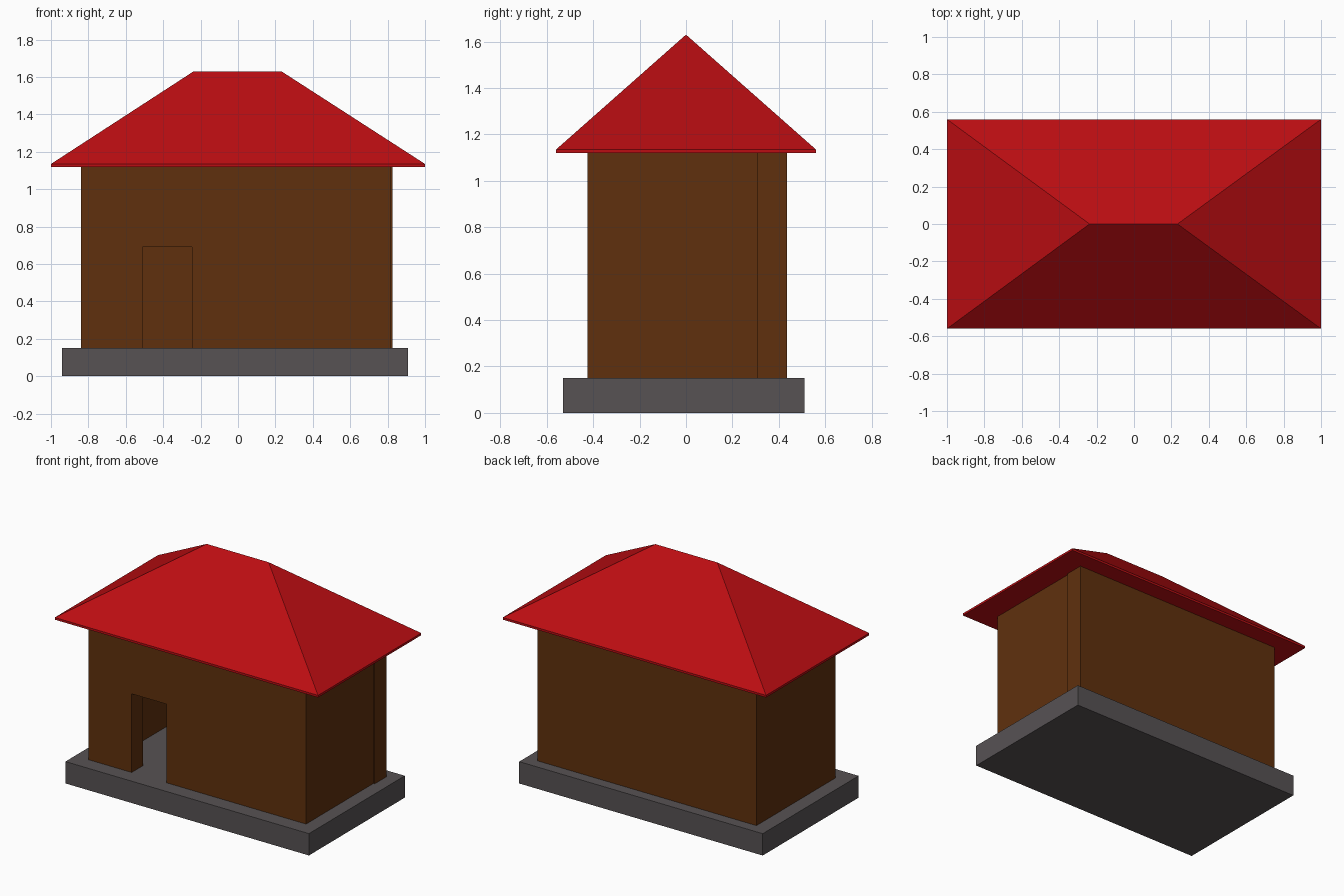
import bpy, bmesh

if "Cube" in bpy.data.objects:
    bpy.data.objects.remove(bpy.data.objects["Cube"])


def material(name, rgb):
    m = bpy.data.materials.new(name)
    m.diffuse_color = (*rgb, 1)
    m.use_nodes = True
    m.node_tree.nodes["Principled BSDF"].inputs["Base Color"].default_value = m.diffuse_color
    return m


def prism(name, outline, z0, z1, mat=None):
    """Extrude a counter-clockwise footprint from z0 up to z1."""
    bm = bmesh.new()
    face = bm.faces.new([bm.verts.new((x, y, z0)) for x, y in outline])
    top = bmesh.ops.extrude_face_region(bm, geom=[face])["geom"]
    for v in top:
        if isinstance(v, bmesh.types.BMVert):
            v.co.z = z1
    bmesh.ops.recalc_face_normals(bm, faces=bm.faces)
    mesh = bpy.data.meshes.new(name)
    bm.to_mesh(mesh)
    bm.free()
    obj = bpy.data.objects.new(name, mesh)
    bpy.context.collection.objects.link(obj)
    if mat:
        mesh.materials.append(mat)
    return obj


def rect(x0, x1, y0, y1):
    return [(x0, y0), (x1, y0), (x1, y1), (x0, y1)]


stone = material("stone", (0.095, 0.085, 0.088))
wood = material("wood", (0.115, 0.03, 0.004))
red = material("red_roof", (0.5, 0.004, 0.006))

# Foundation slab
prism("foundation", rect(-0.94, 0.91, -0.53, 0.51), 0, 0.15, stone)

# Left, front and right walls as one U-shaped footprint
walls = prism("front_and_side_walls", [
    (-0.84, -0.425), (0.815, -0.425), (0.815, 0.305), (0.69, 0.305),
    (0.69, -0.3), (-0.72, -0.3), (-0.72, 0.435), (-0.84, 0.435)],
    0.15, 1.12, wood)

# Back wall, slightly proud of the right wall
prism("back_wall", rect(-0.72, 0.825, 0.305, 0.435), 0.15, 1.12, wood)

# Doorway cut through the front wall
cutter = prism("doorway_cutter", rect(-0.51, -0.245, -0.6, -0.2), 0.1, 0.69)
cutter.hide_render = True
cutter.hide_set(True)
cut = walls.modifiers.new("doorway", "BOOLEAN")
cut.operation = "DIFFERENCE"
cut.object = cutter

# Hip roof: thin eave slab whose top face is extruded and pulled in to a ridge
roof = prism("roof", rect(-1, 1, -0.56, 0.56), 1.12, 1.135, red)
bm = bmesh.new()
bm.from_mesh(roof.data)
top = max(bm.faces, key=lambda f: f.calc_center_median().z)
geom = bmesh.ops.extrude_discrete_faces(bm, faces=[top])["faces"]
for v in geom[0].verts:
    v.co = (0.2325 if v.co.x > 0 else -0.2375, 0, 1.63)
bmesh.ops.remove_doubles(bm, verts=bm.verts, dist=0.0005)
bmesh.ops.recalc_face_normals(bm, faces=bm.faces)
bm.to_mesh(roof.data)
bm.free()
